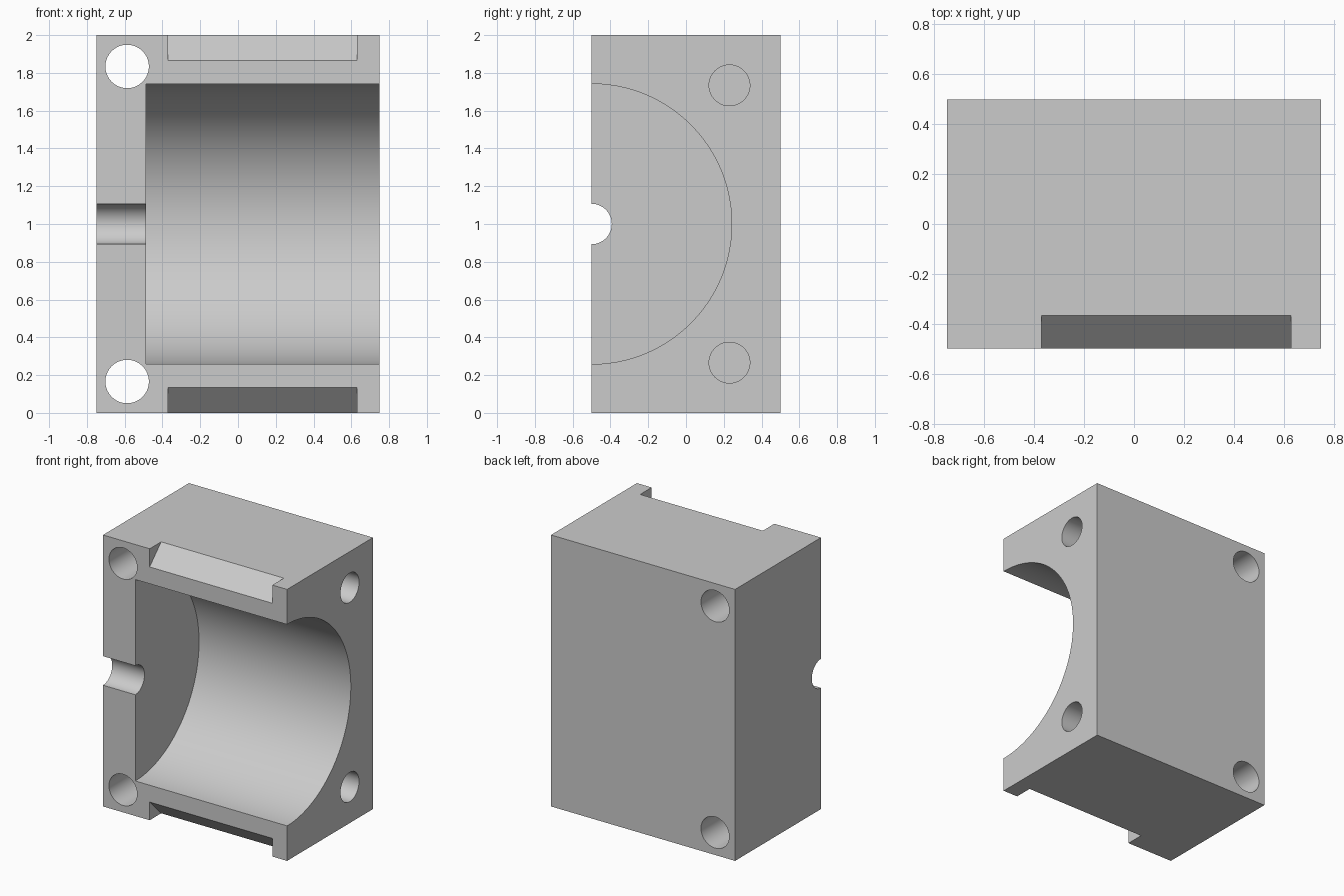
import bpy
from math import pi, radians, sqrt

if "Cube" in bpy.data.objects:
    bpy.data.objects.remove(bpy.data.objects["Cube"], do_unlink=True)

# Single grey finish
grey = bpy.data.materials.new("light_grey")
grey.use_nodes = True
colour = (0.6, 0.6, 0.6, 1)
grey.diffuse_color = colour
grey.node_tree.nodes["Principled BSDF"].inputs["Base Color"].default_value = colour


def box(name, centre, size, tilt=0):
    bpy.ops.mesh.primitive_cube_add(size=1, location=centre, rotation=(tilt, 0, 0))
    ob = bpy.context.object
    ob.name = name
    ob.scale = size
    bpy.ops.object.transform_apply(location=False, rotation=False, scale=True)
    ob.data.materials.append(grey)
    return ob


def rod(name, axis, start, end, centre, radius, sides=64):
    """Cylinder along x or y; centre gives the two remaining coordinates."""
    mid = (start + end) / 2
    if axis == "x":
        place, turn = (mid, *centre), (0, pi / 2, 0)
    else:
        place, turn = (centre[0], mid, centre[1]), (pi / 2, 0, 0)
    bpy.ops.mesh.primitive_cylinder_add(
        vertices=sides, radius=radius, depth=end - start, location=place, rotation=turn)
    ob = bpy.context.object
    ob.name = name
    ob.data.materials.append(grey)
    return ob


body = box("housing_block", (0, 0, 1), (1.5, 1, 2))

# Main half-round bore, open at one end, and the small shaft groove
cutters = [
    rod("bore_cutter", "x", -0.487, 0.9, (-0.5, 1), 0.742, 160),
    rod("groove_cutter", "x", -0.9, -0.3, (-0.5, 1), 0.107),
]

# Mirrored pairs: bolt holes, blind end holes and sloped edge notches
notch = 0.134
for side, label in ((1, "upper"), (-1, "lower")):
    cutters += [
        rod(label + "_bolt_hole_cutter", "y", -0.7, 0.7, (-0.587, 1 + side * 0.834), 0.115),
        rod(label + "_end_hole_cutter", "x", 0.25, 0.9, (0.23, 1 + side * 0.734), 0.108),
        box(label + "_notch_cutter", (0.13, -0.5, 1 + side), (1, notch * sqrt(2), notch * sqrt(2)),
            radians(45)),
    ]

for cutter in cutters:
    cut = body.modifiers.new(cutter.name, "BOOLEAN")
    cut.operation = "DIFFERENCE"
    cut.solver = "EXACT"
    cut.object = cutter

# Bake the cuts and drop the helpers
bpy.ops.object.select_all(action="DESELECT")
body.select_set(True)
bpy.context.view_layer.objects.active = body
for cut in list(body.modifiers):
    bpy.ops.object.modifier_apply(modifier=cut.name)
for cutter in cutters:
    bpy.data.objects.remove(cutter, do_unlink=True)

bpy.ops.object.shade_smooth_by_angle(angle=radians(30))
